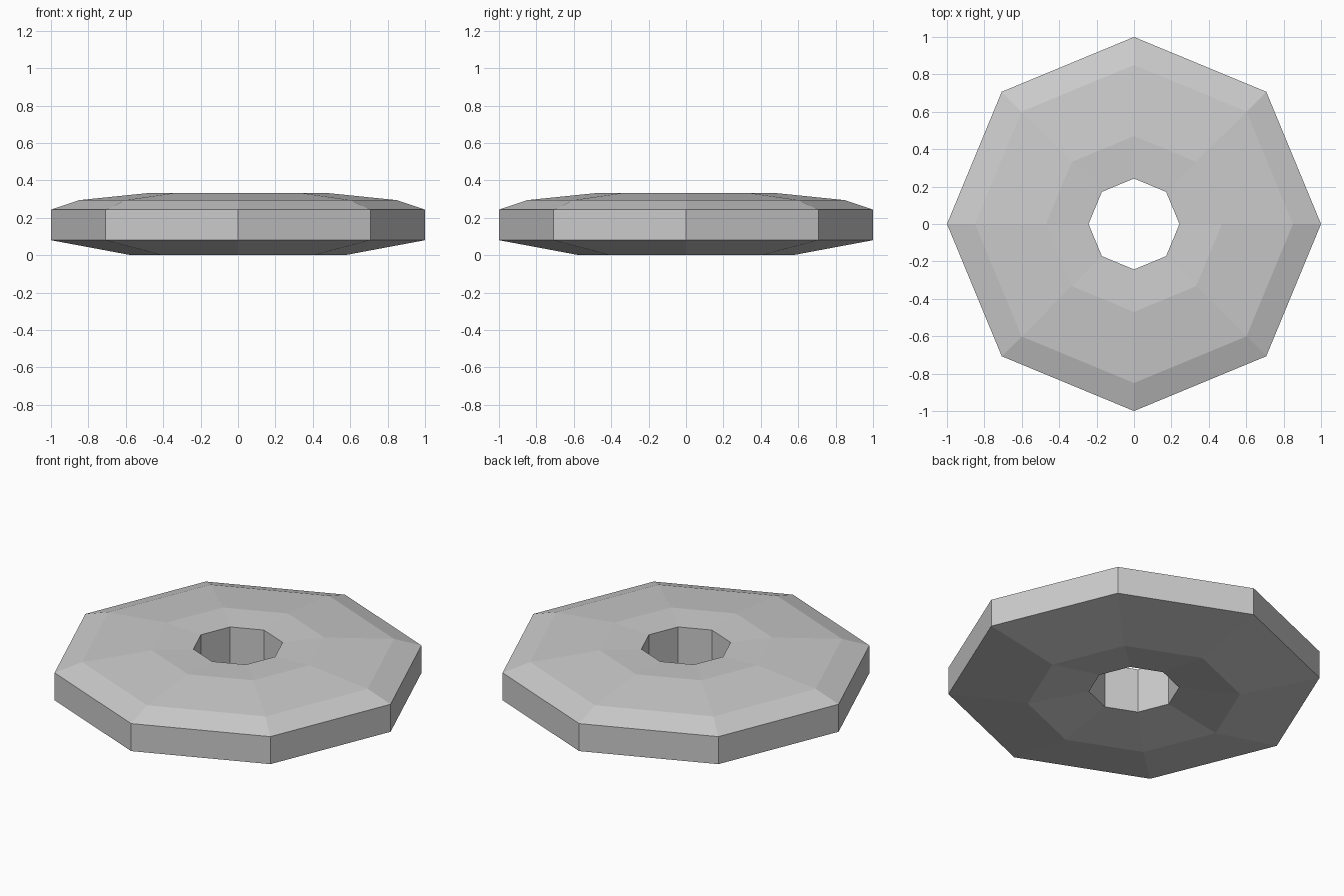
import bpy, bmesh
from math import cos, sin, tau

cube = bpy.data.objects.get("Cube")
if cube:
    bpy.data.objects.remove(cube, do_unlink=True)

SIDES = 8

# Plain grey finish
grey = bpy.data.materials.new("plain grey")
grey.use_nodes = True
colour = (0.6, 0.6, 0.6, 1)
grey.diffuse_color = colour
grey.node_tree.nodes["Principled BSDF"].inputs["Base Color"].default_value = colour

# Closed cross-section as (radius, height), from the hole's lower edge outward
profile = [(0.243, 0.058), (0.572, 0.0), (1.0, 0.08), (1.0, 0.243),
           (0.85, 0.294), (0.47, 0.333), (0.243, 0.322)]


def revolve(name, section, sides, material):
    """Sweep a closed section around z into a faceted ring."""
    bm = bmesh.new()
    rings = [[bm.verts.new((r * cos(tau * i / sides), r * sin(tau * i / sides), z))
              for i in range(sides)] for r, z in section]
    for k, ring in enumerate(rings):
        after = rings[(k + 1) % len(rings)]
        for i in range(sides):
            j = (i + 1) % sides
            bm.faces.new((ring[i], ring[j], after[j], after[i]))
    bmesh.ops.recalc_face_normals(bm, faces=bm.faces)
    mesh = bpy.data.meshes.new(name)
    bm.to_mesh(mesh)
    bm.free()
    mesh.materials.append(material)
    obj = bpy.data.objects.new(name, mesh)
    bpy.context.collection.objects.link(obj)
    return obj


# Octagonal disc with a through hole
revolve("octagonal_disc", profile, SIDES, grey)
